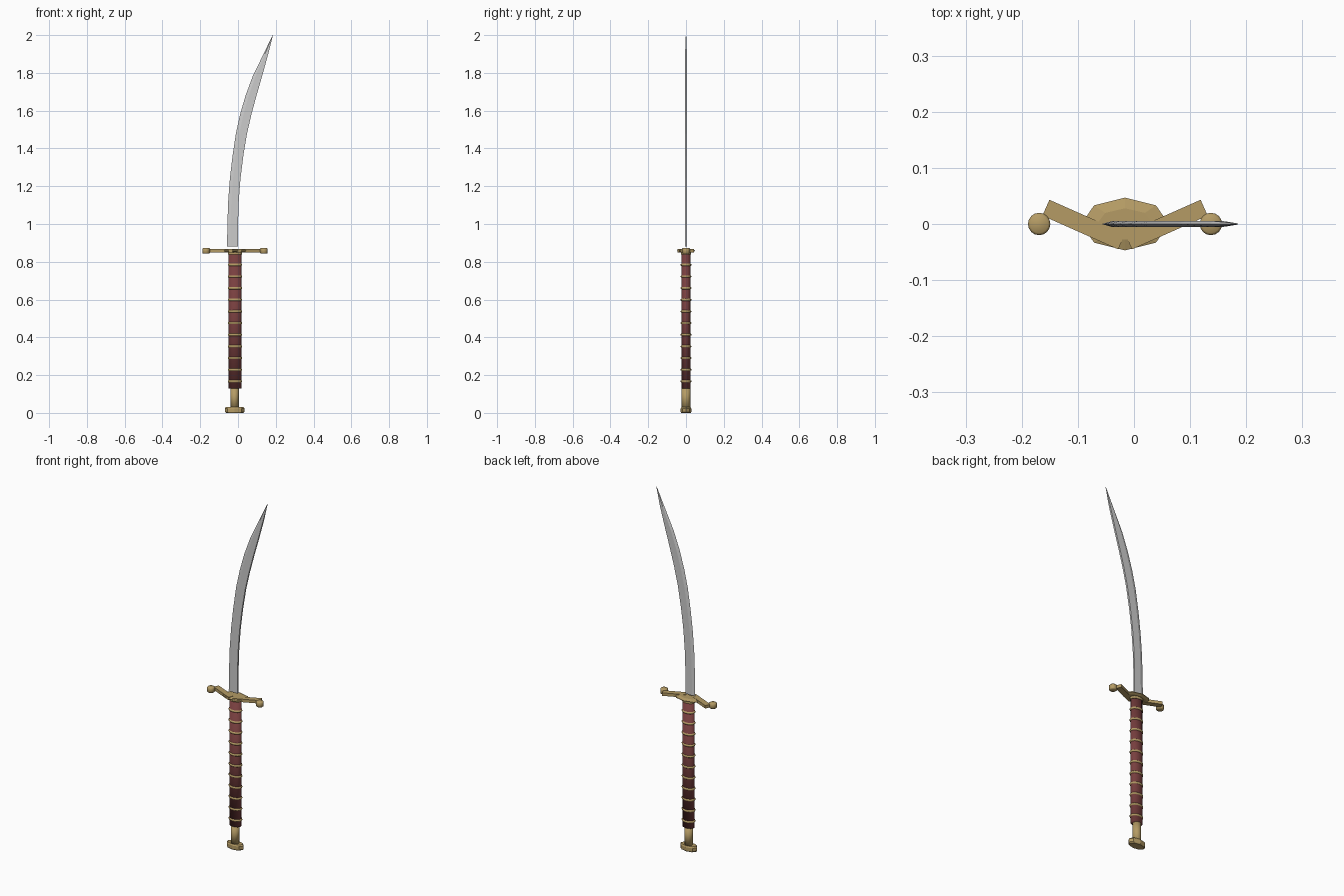
import bpy, bmesh, math

if "Cube" in bpy.data.objects:
    bpy.data.objects.remove(bpy.data.objects["Cube"])

CX = -0.016  # axis of the hilt


def material(name, rgb):
    m = bpy.data.materials.new(name)
    m.diffuse_color = (*rgb, 1)
    m.use_nodes = True
    m.node_tree.nodes["Principled BSDF"].inputs["Base Color"].default_value = m.diffuse_color
    return m


BRASS = material("brass", (0.46, 0.33, 0.13))
LEATHER = material("red_leather", (0.19, 0.05, 0.05))


def add_mesh(name, bm, mat=None, smooth=False):
    bmesh.ops.recalc_face_normals(bm, faces=bm.faces[:])
    for f in bm.faces:
        f.smooth = smooth
    me = bpy.data.meshes.new(name)
    bm.to_mesh(me)
    bm.free()
    ob = bpy.data.objects.new(name, me)
    bpy.context.collection.objects.link(ob)
    if mat:
        me.materials.append(mat)
    return ob


def loft(name, rings, mat=None, smooth=False):
    """Skin a list of equal-length point rings and cap both ends."""
    bm = bmesh.new()
    vs = [[bm.verts.new(p) for p in r] for r in rings]
    n = len(rings[0])
    for a, b in zip(vs, vs[1:]):
        for i in range(n):
            j = (i + 1) % n
            bm.faces.new((a[i], a[j], b[j], b[i]))
    bm.faces.new(vs[0])
    bm.faces.new(vs[-1])
    return add_mesh(name, bm, mat, smooth)


def ellipse(x, z, rx, ry, n):
    return [(x + rx * math.cos(2 * math.pi * i / n),
             ry * math.sin(2 * math.pi * i / n), z) for i in range(n)]


def stack(name, x, n, sections, mat, smooth=False):
    """Elliptical solid from (z, rx, ry) sections."""
    return loft(name, [ellipse(x, z, rx, ry, n) for z, rx, ry in sections], mat, smooth)


# Blade: stations of z, cutting edge x, back x
stations = [(0.88, -0.058, 0.0), (1.0, -0.056, 0.0), (1.12, -0.052, 0.004),
            (1.24, -0.043, 0.013), (1.36, -0.029, 0.028), (1.48, -0.011, 0.048),
            (1.58, 0.011, 0.071), (1.68, 0.040, 0.098), (1.78, 0.077, 0.127),
            (1.90, 0.135, 0.160), (2.0, 0.1835, 0.185)]
rings = []
for z, a, b in stations:
    t = 0.005 if z < 1.95 else 0.001
    r = a + 0.3 * (b - a)
    rings.append([(a, 0, z), (r, -t, z), (b, -t, z), (b, t, z), (r, t, z)])
loft("blade", rings)

# Grip with its wire bands
stack("grip", CX, 16, [(0.13, 0.034, 0.024), (0.85, 0.034, 0.024)], LEATHER, True)
for k in range(11):
    z = 0.167 + 0.0617 * k
    stack(f"grip_band_{k + 1}", CX, 16,
          [(z - 0.007, 0.033, 0.023), (z - 0.003, 0.038, 0.028),
           (z + 0.003, 0.038, 0.028), (z + 0.007, 0.033, 0.023)], BRASS, True)

# Pommel
stack("pommel_neck", CX - 0.002, 12, [(0.02, 0.022, 0.023), (0.135, 0.022, 0.023)], BRASS, True)
stack("pommel_cap", CX - 0.002, 8,
      [(0.0, 0.046, 0.025), (0.006, 0.052, 0.028), (0.024, 0.052, 0.028), (0.031, 0.046, 0.024)], BRASS)

# Guard plate and collar
stack("guard_collar", CX, 16, [(0.838, 0.037, 0.026), (0.855, 0.037, 0.026)], BRASS)
stack("guard_plate", CX, 8,
      [(0.851, 0.060, 0.034), (0.857, 0.078, 0.047), (0.860, 0.078, 0.047), (0.866, 0.050, 0.028)], BRASS)

# Guard arms in a shallow V, with a round knob at each end
for s, side in ((1, "right"), (-1, "left")):
    start, end = (0.006, -0.031), (0.141, 0.029)
    dx, dy = end[0] - start[0], end[1] - start[1]
    d = math.hypot(dx, dy)
    nx, ny = -dy / d * 0.0155, dx / d * 0.0155
    corners = [(start[0] + nx, start[1] + ny), (start[0] - nx, start[1] - ny),
               (end[0] - nx, end[1] - ny), (end[0] + nx, end[1] + ny)]
    loft(f"guard_arm_{side}",
         [[(CX + s * x, y, z) for x, y in corners] for z in (0.850, 0.867)], BRASS)
    stack(f"guard_knob_{side}", CX + s * 0.153, 16,
          [(0.843, 0.016, 0.016), (0.847, 0.020, 0.020), (0.869, 0.020, 0.020), (0.873, 0.016, 0.016)],
          BRASS, True)
